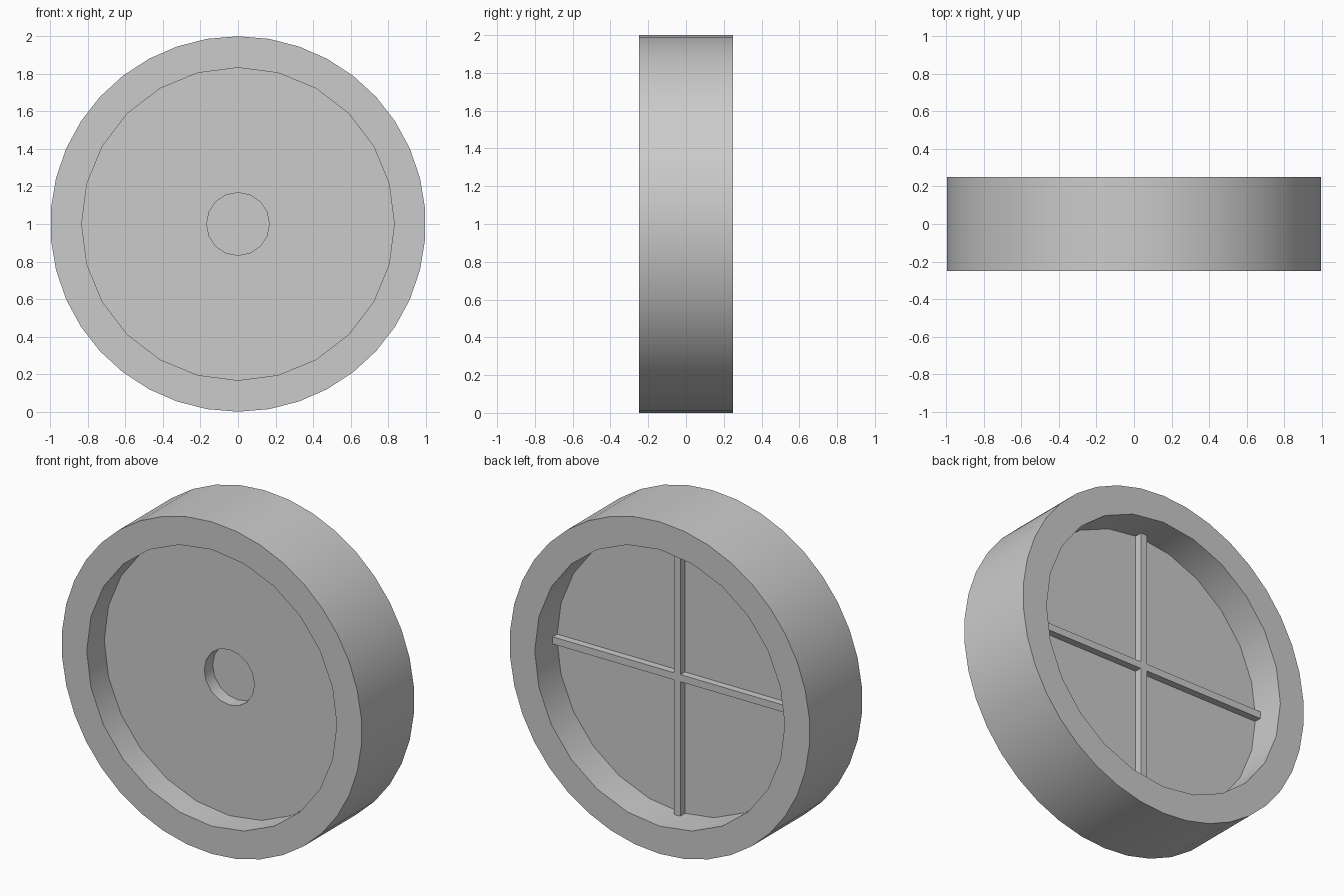
import bpy
from math import pi, radians

old = bpy.data.objects.get("Cube")
if old:
    bpy.data.objects.remove(old, do_unlink=True)

gray = bpy.data.materials.new("plain gray")
gray.use_nodes = True
gray.diffuse_color = (0.6, 0.6, 0.6, 1)
gray.node_tree.nodes["Principled BSDF"].inputs["Base Color"].default_value = (0.6, 0.6, 0.6, 1)

FRONT, BACK = -0.25, 0.25
PLATE_FRONT, PLATE_BACK = -0.083, 0.04
INNER = 0.833
RIB = 0.043


def disc(name, radius, y0, y1, sides):
    """Cylinder along y with a vertex at the top."""
    bpy.ops.mesh.primitive_cylinder_add(
        vertices=sides, radius=radius, depth=y1 - y0,
        location=(0, (y0 + y1) / 2, 1), rotation=(pi / 2, 0, 0))
    ob = bpy.context.object
    ob.name = name
    ob.data.materials.append(gray)
    return ob


def box(name, size, location):
    bpy.ops.mesh.primitive_cube_add(size=1, location=location)
    ob = bpy.context.object
    ob.name = name
    ob.scale = size
    ob.data.materials.append(gray)
    return ob


# Wheel body
wheel = disc("wheel_body", 1, FRONT, BACK, 38)

# Recesses on both faces and the blind axle socket
cutters = [
    disc("front_recess_cutter", INNER, FRONT - 0.1, PLATE_FRONT, 24),
    disc("back_recess_cutter", INNER, PLATE_BACK, BACK + 0.1, 24),
    disc("axle_socket_cutter", 0.167, PLATE_FRONT - 0.05, PLATE_FRONT + 0.08, 16),
]
for cutter in cutters:
    mod = wheel.modifiers.new(cutter.name, 'BOOLEAN')
    mod.operation = 'DIFFERENCE'
    mod.solver = 'EXACT'
    mod.object = cutter
    bpy.context.view_layer.objects.active = wheel
    bpy.ops.object.modifier_apply(modifier=mod.name)
    bpy.data.objects.remove(cutter, do_unlink=True)

bpy.ops.object.select_all(action='DESELECT')
wheel.select_set(True)
bpy.context.view_layer.objects.active = wheel
bpy.ops.object.shade_smooth_by_angle(angle=radians(30))

# Crossed stiffening ribs on the back of the plate
rib_y = PLATE_BACK + RIB / 2
box("vertical_rib", (RIB, RIB, 2 * INNER), (0, rib_y, 1))
for side, name in ((1, "left_rib"), (-1, "right_rib")):
    length = INNER - RIB / 2
    box(name, (length, RIB, RIB), (side * (RIB + length) / 2, rib_y, 1))
